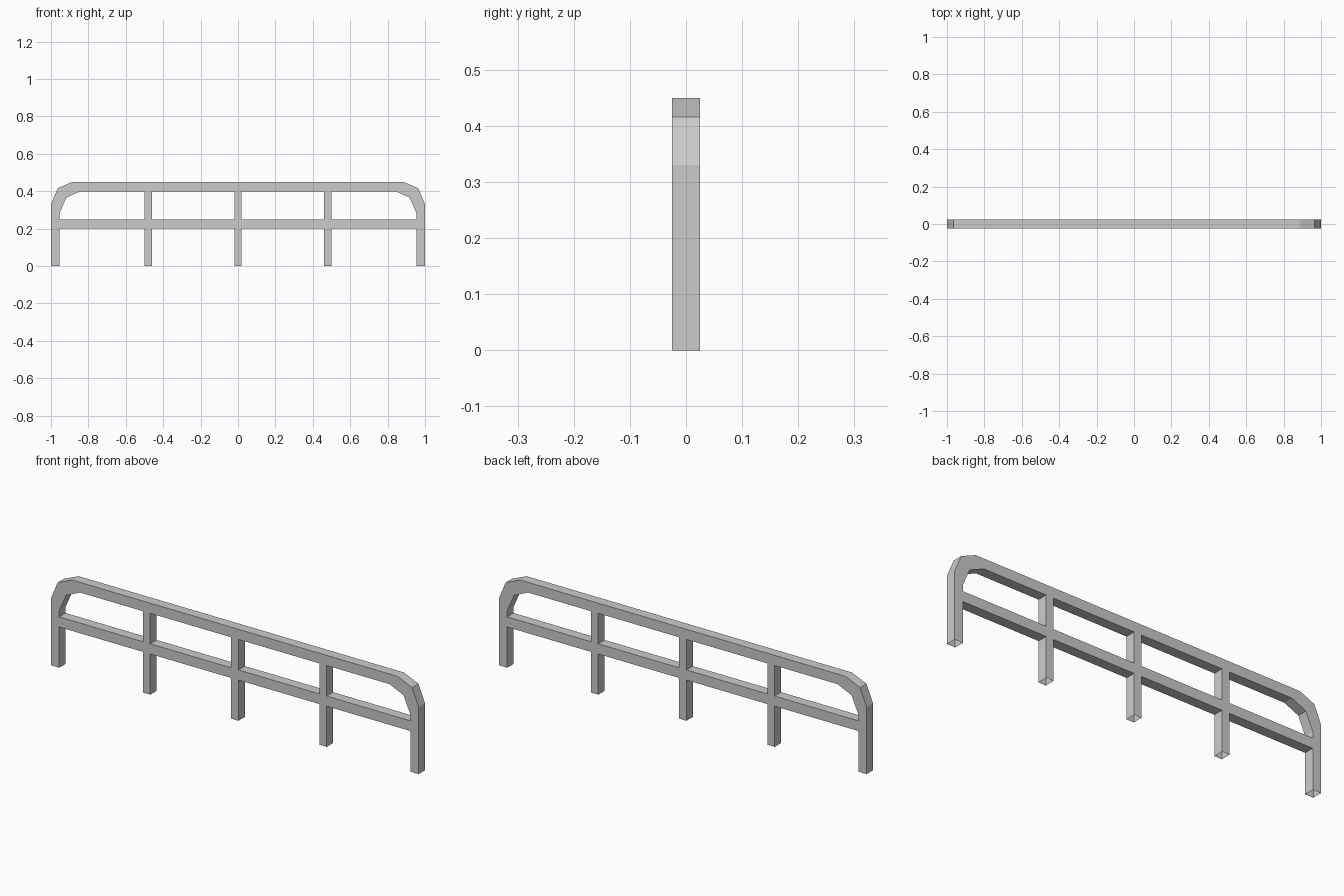
import bpy, bmesh

if "Cube" in bpy.data.objects:
    bpy.data.objects.remove(bpy.data.objects["Cube"])

HALF_DEPTH = 0.025


def tube(name, pairs):
    """Open-ended square tube following pairs of (outer, inner) x-z points."""
    bm = bmesh.new()
    rings = []
    for (ox, oz), (ix, iz) in pairs:
        rings.append([bm.verts.new(p) for p in (
            (ox, -HALF_DEPTH, oz), (ox, HALF_DEPTH, oz),
            (ix, HALF_DEPTH, iz), (ix, -HALF_DEPTH, iz))])
    for a, b in zip(rings, rings[1:]):
        for i in range(4):
            j = (i + 1) % 4
            bm.faces.new((a[i], a[j], b[j], b[i]))
    bmesh.ops.recalc_face_normals(bm, faces=bm.faces)
    mesh = bpy.data.meshes.new(name)
    bm.to_mesh(mesh)
    bm.free()
    obj = bpy.data.objects.new(name, mesh)
    bpy.context.collection.objects.link(obj)
    return obj


# Outer frame: end legs, chamfered corners and top rail
left = [((-1, 0), (-0.955, 0)),
        ((-1, 0.2), (-0.955, 0.2)),
        ((-1, 0.33), (-0.955, 0.28)),
        ((-0.964, 0.416), (-0.918, 0.366)),
        ((-0.885, 0.45), (-0.842, 0.40))]
right = [((-ox, oz), (-ix, iz)) for (ox, oz), (ix, iz) in reversed(left)]
tube("outer_frame", left + right)

# Middle rail between the end legs
tube("middle_rail", [((-0.955, 0.25), (-0.955, 0.20)),
                     ((0.955, 0.25), (0.955, 0.20))])

# Inner posts, below and above the middle rail
for x in (-0.48, 0, 0.48):
    for part, z0, z1 in (("lower_post", 0, 0.20), ("upper_post", 0.25, 0.40)):
        tube(part, [((x - 0.02, z0), (x + 0.02, z0)),
                    ((x - 0.02, z1), (x + 0.02, z1))])
